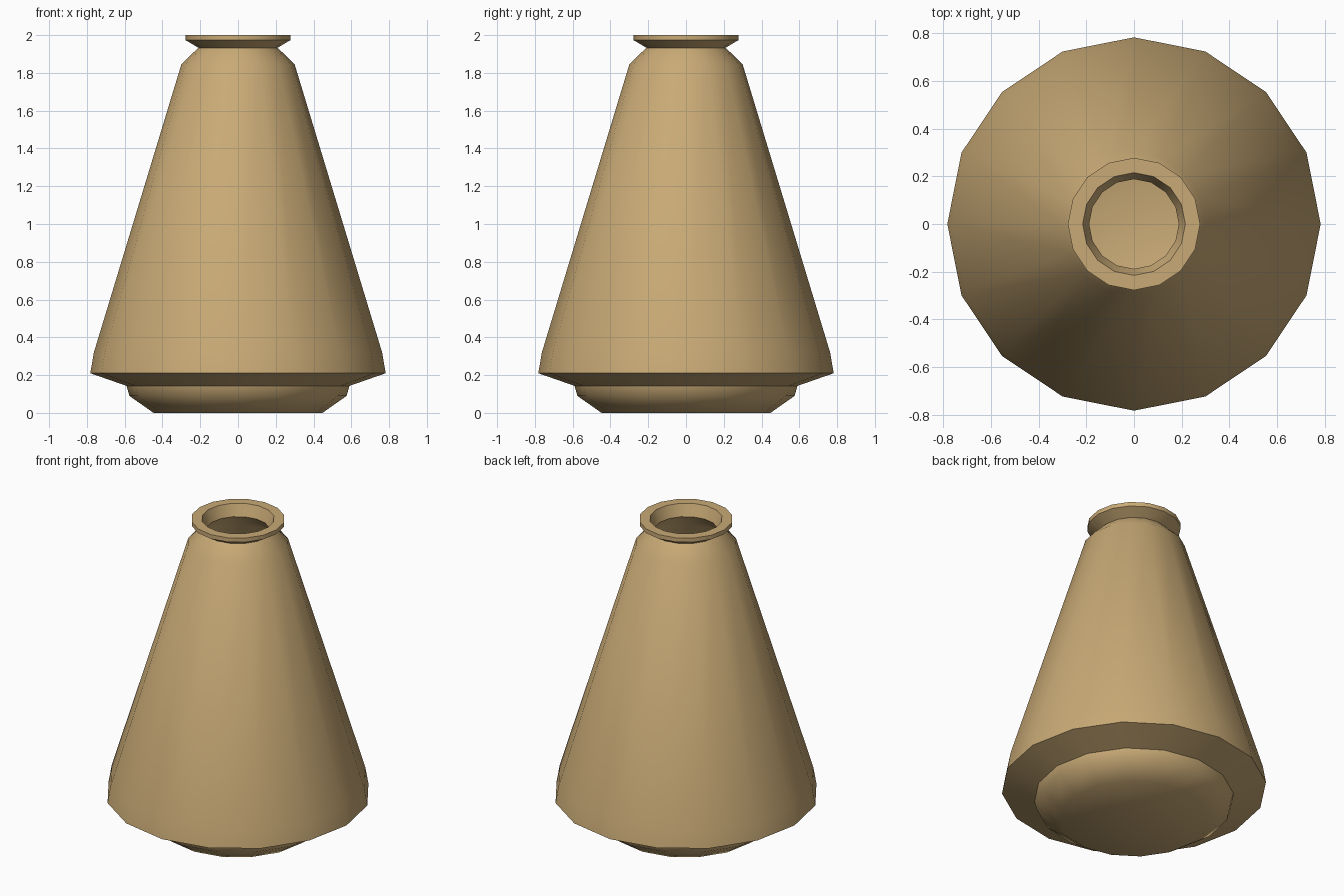
import bpy, bmesh, math

if "Cube" in bpy.data.objects:
    bpy.data.objects.remove(bpy.data.objects["Cube"])

SIDES = 16

clay = bpy.data.materials.new("tan clay")
clay.diffuse_color = (0.58, 0.40, 0.18, 1)
clay.use_nodes = True
clay.node_tree.nodes["Principled BSDF"].inputs["Base Color"].default_value = clay.diffuse_color

# radius, height: outside from the foot up to the lip, then down the inside
profile = [
    (0.447, 0.0), (0.575, 0.09), (0.59, 0.143), (0.782, 0.21), (0.763, 0.32),
    (0.30, 1.845), (0.21, 1.933), (0.277, 1.973), (0.277, 2.0),
    (0.215, 2.0), (0.188, 1.925), (0.27, 1.835), (0.73, 0.31),
    (0.735, 0.235), (0.56, 0.17), (0.545, 0.11), (0.435, 0.03),
]

# Lathe the vase wall
bm = bmesh.new()
rings = []
for r, z in profile:
    rings.append([bm.verts.new((r * math.cos(2 * math.pi * i / SIDES),
                                r * math.sin(2 * math.pi * i / SIDES), z))
                  for i in range(SIDES)])
for low, high in zip(rings, rings[1:]):
    for i in range(SIDES):
        j = (i + 1) % SIDES
        bm.faces.new((low[i], low[j], high[j], high[i]))

# Underside and inner floor
bm.faces.new(rings[0][::-1])
bm.faces.new(rings[-1])
bmesh.ops.recalc_face_normals(bm, faces=bm.faces[:])

mesh = bpy.data.meshes.new("vase")
bm.to_mesh(mesh)
bm.free()
mesh.materials.append(clay)
vase = bpy.data.objects.new("vase", mesh)
bpy.context.collection.objects.link(vase)

# Smooth walls, crisp lip and foot
bpy.context.view_layer.objects.active = vase
vase.select_set(True)
bpy.ops.object.shade_smooth_by_angle(angle=math.radians(50))
